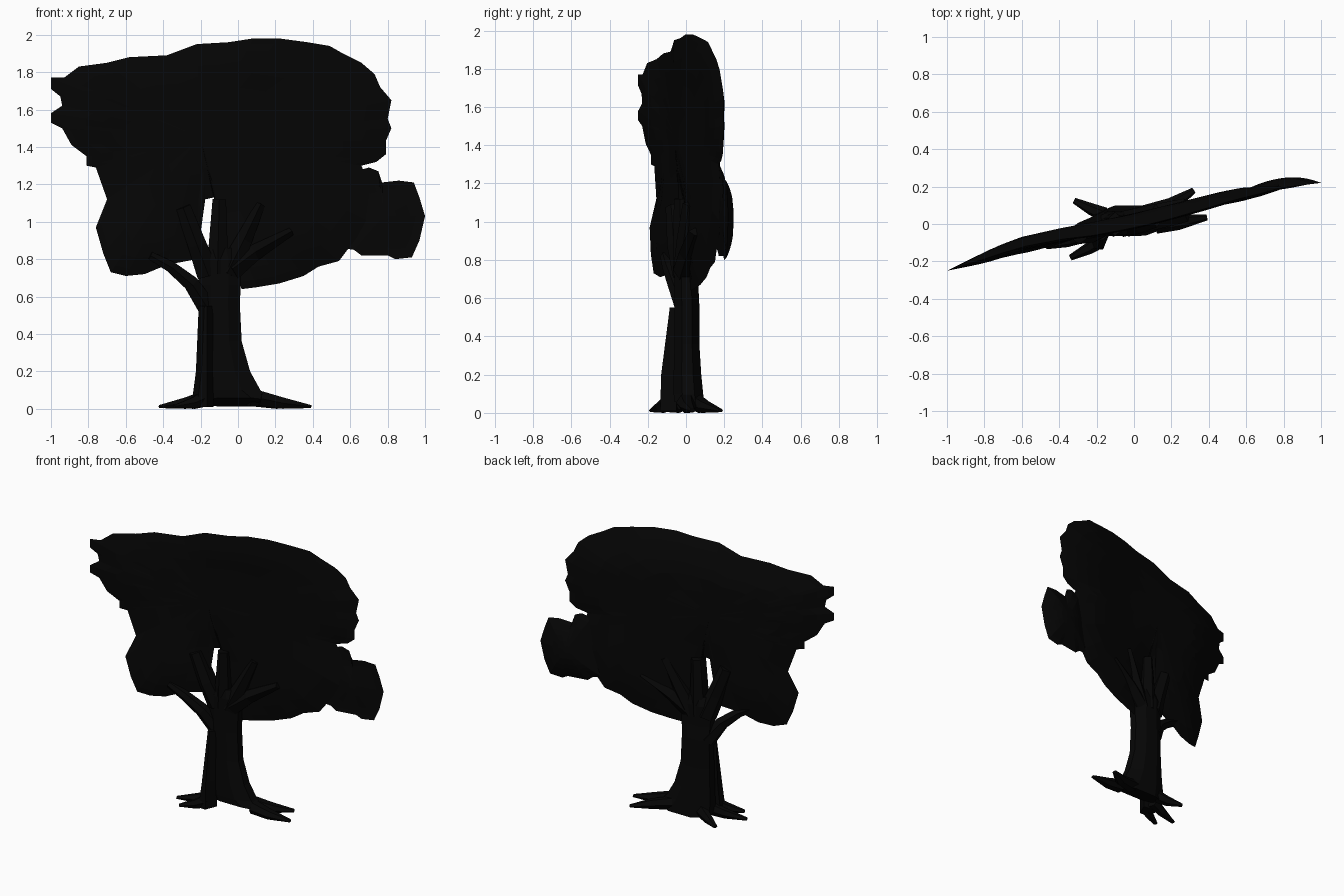
import bpy, bmesh, math
from mathutils import Vector
from mathutils.geometry import intersect_point_line

black = bpy.data.materials.new("near_black")
black.diffuse_color = (0.0018, 0.0018, 0.0018, 1)


def finish(name, bm):
    bmesh.ops.recalc_face_normals(bm, faces=bm.faces)
    me = bpy.data.meshes.new(name)
    bm.to_mesh(me)
    bm.free()
    me.materials.append(black)
    ob = bpy.data.objects.new(name, me)
    bpy.context.collection.objects.link(ob)
    return ob


def loft(name, rings):
    """Skin a list of equal-length point rings and cap both ends."""
    bm = bmesh.new()
    vs = [[bm.verts.new(p) for p in r] for r in rings]
    n = len(vs[0])
    for a, b in zip(vs, vs[1:]):
        for i in range(n):
            j = (i + 1) % n
            bm.faces.new((a[i], a[j], b[j], b[i]))
    bm.faces.new(vs[0])
    bm.faces.new(vs[-1])
    return finish(name, bm)


def limb(name, path, sides=6):
    """Tapered tube: path of (x, y, z, half width, half depth)."""
    pts = [Vector(p[:3]) for p in path]
    rings = []
    for i, p in enumerate(path):
        d = (pts[min(i + 1, len(pts) - 1)] - pts[max(i - 1, 0)]).normalized()
        u = d.cross(Vector((0, 1, 0))).normalized()
        v = u.cross(d)
        ring = []
        for k in range(sides):
            a = 2 * math.pi * (k + 0.5) / sides
            q = pts[i] + u * math.cos(a) * p[3] * 1.15 + v * math.sin(a) * p[4] * 1.15
            q.z = max(q.z, 0)
            ring.append(q)
        rings.append(ring)
    return loft(name, rings)


BEND = [(-1, -0.25), (-0.8, -0.18), (-0.6, -0.105), (-0.4, -0.06), (-0.2, -0.022),
        (0, 0.02), (0.3, 0.095), (0.5, 0.145), (0.8, 0.195), (1, 0.22)]


def slant(x, z):
    """The crown lies along a diagonal, bent sheet whose top leans forward."""
    x = max(-1, min(1, x))
    for (x0, y0), (x1, y1) in zip(BEND, BEND[1:]):
        if x <= x1:
            break
    lean = 0.15 * max(0, z - 1.7) * (1 - x * x)
    if x < 0:   # lower left lobe hangs slightly forward
        lean += 0.05 * min(1, max(0, (1.3 - z) * 2)) * min(1, -x) 
    return y0 + (y1 - y0) * (x - x0) / (x1 - x0) - lean


def rim_distance(p, outline):
    best = 9
    for a, b in zip(outline, outline[1:] + outline[:1]):
        a, b = Vector((*a, 0)), Vector((*b, 0))
        q, t = intersect_point_line(p, a, b)
        q = a.lerp(b, max(0, min(1, t)))
        best = min(best, (p - q).length)
    return best


def foliage(name, outline, centre, thick, reach, shift=0.0):
    """Lens-shaped slab that swells with distance from its outline."""
    scales = [0.95, 0.87, 0.77, 0.65, 0.5, 0.3, 0.1]
    rings = []
    for s, side in [(s, -1) for s in reversed(scales)] + [(1, 0)] + [(s, 1) for s in scales]:
        ring = []
        for x, z in outline:
            px = centre[0] + (x - centre[0]) * s
            pz = centre[1] + (z - centre[1]) * s
            r = min(1, rim_distance(Vector((px, pz, 0)), outline) / reach)
            half = thick * math.sin(r * math.pi / 2)
            bulge = shift * (1 - s ** 3)
            ring.append((px, slant(px, pz) + bulge + side * half, pz))
        rings.append(ring)
    return loft(name, rings)


# Main crown with scalloped ends and a notch above the trunk
crown = [
    (0.02, 0.64), (0.10, 0.65), (0.22, 0.67), (0.35, 0.71), (0.43, 0.76),
    (0.54, 0.79), (0.60, 0.87), (0.70, 1.00), (0.70, 1.20), (0.66, 1.30),
    (0.74, 1.32), (0.79, 1.36), (0.79, 1.43), (0.82, 1.50), (0.80, 1.55),
    (0.82, 1.65), (0.76, 1.72), (0.73, 1.79), (0.66, 1.85), (0.56, 1.90),
    (0.49, 1.94), (0.37, 1.96), (0.22, 1.98), (0.08, 1.98), (-0.05, 1.96),
    (-0.22, 1.95), (-0.38, 1.89), (-0.58, 1.88), (-0.70, 1.85), (-0.85, 1.83),
    (-0.93, 1.77), (-1.0, 1.77), (-1.0, 1.71), (-0.95, 1.67), (-0.94, 1.62),
    (-1.0, 1.58), (-1.0, 1.53), (-0.94, 1.50), (-0.89, 1.41), (-0.81, 1.35),
    (-0.81, 1.30), (-0.76, 1.29), (-0.70, 1.12), (-0.76, 0.97), (-0.72, 0.83),
    (-0.68, 0.73), (-0.60, 0.71), (-0.50, 0.72), (-0.38, 0.77), (-0.22, 0.80),
    (-0.175, 1.12), (-0.13, 1.13), (-0.06, 0.85),
]
foliage("crown", crown, (-0.2, 1.45), 0.036, 0.25)

# Small leaf cluster on the right
cluster = [
    (0.55, 0.86), (0.62, 0.85), (0.66, 0.82), (0.80, 0.82), (0.84, 0.80),
    (0.93, 0.81), (0.97, 0.90), (1.0, 1.03), (0.97, 1.13), (0.94, 1.21),
    (0.86, 1.22), (0.77, 1.21), (0.75, 1.27), (0.70, 1.29), (0.63, 1.27),
    (0.58, 1.10),
]
foliage("leaf_cluster", cluster, (0.78, 1.03), 0.03, 0.2, 0.022)

# Trunk: z, left, right, front, back; its foot is lifted at the front
sections = [
    (0.01, -0.22, 0.19, -0.06, 0.10), (0.10, -0.22, 0.12, -0.065, 0.09),
    (0.20, -0.215, 0.065, -0.065, 0.08), (0.36, -0.21, 0.02, -0.06, 0.07),
    (0.56, -0.205, 0.01, -0.06, 0.07), (0.66, -0.21, 0.015, -0.06, 0.065),
    (0.80, -0.22, 0.02, -0.06, 0.06), (0.86, -0.18, -0.02, -0.045, 0.045),
]
rings = []
for i, (z, l, r, f, b) in enumerate(sections):
    cx, cy = (l + r) / 2, (f + b) / 2
    ring = []
    for k in range(8):
        a = math.pi * (k + 0.5) / 4
        lift = 0.05 * (1 - math.sin(a)) / 2 if i == 0 else 0
        ring.append((cx + math.cos(a) * (r - l) * 0.54, cy + math.sin(a) * (b - f) * 0.54, z + lift))
    rings.append(ring)
loft("trunk", rings)

# Buttress rising along the front left of the trunk
loft("buttress", [
    [(l, -0.04, z), (l + 0.03, y, z), (-0.165, y, z), (-0.13, -0.05, z)]
    for z, l, y in [(0.01, -0.25, -0.135), (0.2, -0.225, -0.13), (0.55, -0.21, -0.085)]])

# Branches fanning up into the crown
branches = {
    "far_left": [(-0.17, 0.0, 0.55, 0.05, 0.05), (-0.25, -0.05, 0.67, 0.04, 0.04),
                 (-0.36, -0.09, 0.76, 0.03, 0.03), (-0.47, -0.11, 0.82, 0.022, 0.022)],
    "left": [(-0.16, 0.0, 0.72, 0.06, 0.06), (-0.22, -0.03, 0.88, 0.05, 0.06),
             (-0.295, -0.05, 1.08, 0.042, 0.05)],
    "middle": [(-0.11, 0.0, 0.72, 0.06, 0.06), (-0.10, 0.0, 1.12, 0.036, 0.055)],
    "right": [(-0.06, 0.0, 0.72, 0.06, 0.06), (0.03, 0.02, 0.90, 0.045, 0.06),
              (0.12, 0.045, 1.09, 0.025, 0.055)],
    "far_right": [(-0.04, 0.0, 0.74, 0.06, 0.06), (0.08, 0.03, 0.83, 0.045, 0.06),
                  (0.28, 0.075, 0.945, 0.022, 0.055)],
}
for name, path in branches.items():
    limb(name + "_branch", path)

# Roots spreading over the ground: start, middle, tip, width
roots = [
    ((0.12, 0.0), (0.24, 0.01), (0.39, 0.035), 0.045),
    ((0.06, 0.05), (0.20, 0.10), (0.32, 0.18), 0.045),
    ((-0.16, 0.05), (-0.23, 0.08), (-0.32, 0.125), 0.035),
    ((-0.18, -0.02), (-0.28, -0.05), (-0.42, -0.09), 0.035),
    ((-0.18, -0.09), (-0.24, -0.13), (-0.34, -0.18), 0.035),
]
for i, (a, b, c, w) in enumerate(roots):
    limb("root_%d" % (i + 1), [(*a, 0.055, 0.04, w), (*b, 0.03, 0.03, w * 0.8),
                               (*c, 0.012, 0.008, 0.014)])
